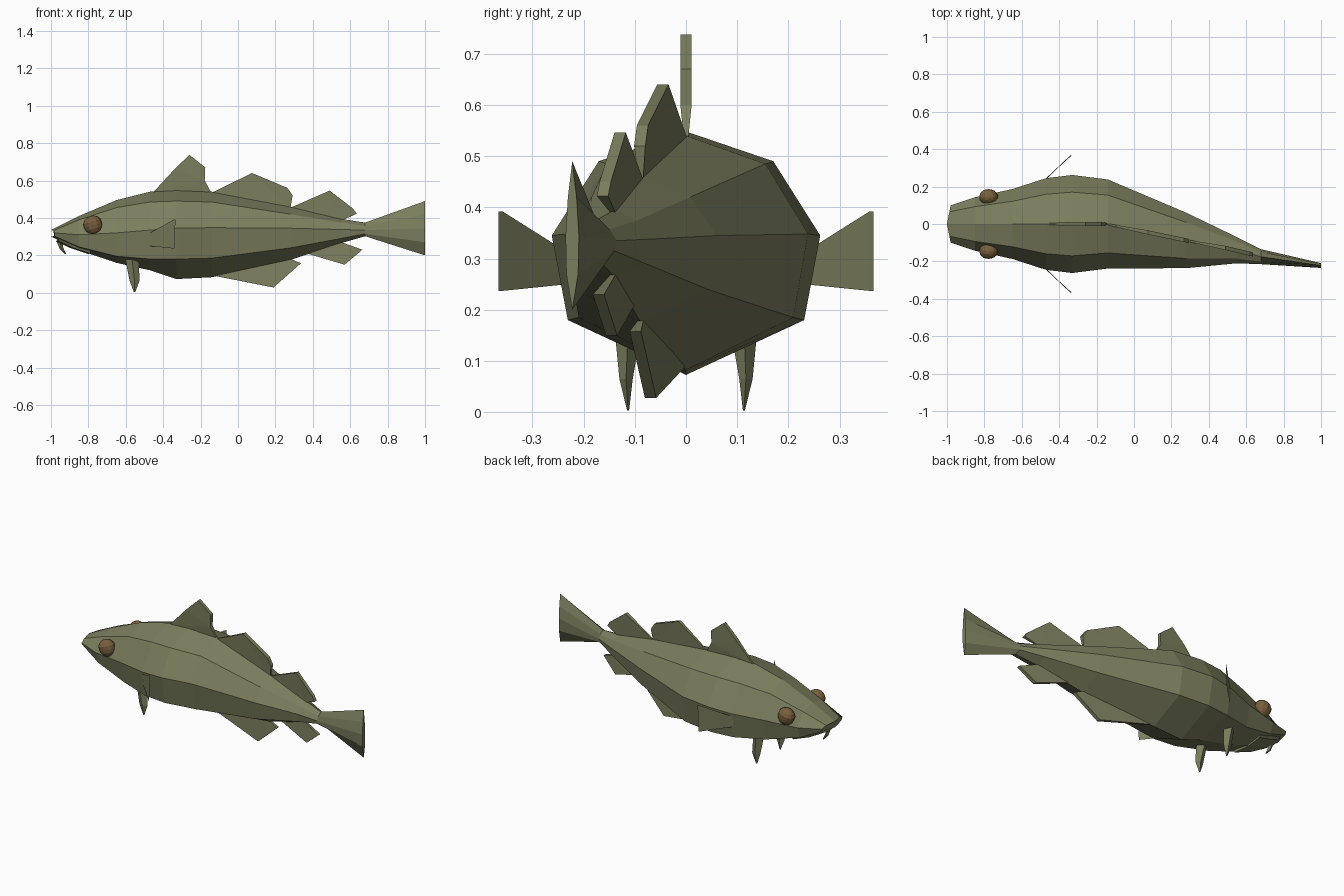
import bpy, bmesh, math
from mathutils import Vector

if "Cube" in bpy.data.objects:
    bpy.data.objects.remove(bpy.data.objects["Cube"])


def material(name, rgb):
    m = bpy.data.materials.new(name)
    m.diffuse_color = (*rgb, 1)
    m.use_nodes = True
    m.node_tree.nodes["Principled BSDF"].inputs["Base Color"].default_value = m.diffuse_color
    return m


OLIVE = material("olive skin", (0.2, 0.21, 0.112))
AMBER = material("amber eye", (0.19, 0.115, 0.045))


def finish(name, bm, mat):
    bmesh.ops.recalc_face_normals(bm, faces=bm.faces)
    me = bpy.data.meshes.new(name)
    bm.to_mesh(me)
    bm.free()
    me.materials.append(mat)
    ob = bpy.data.objects.new(name, me)
    bpy.context.collection.objects.link(ob)
    return ob


def loft(name, rings, mat=OLIVE):
    """Skin a list of equal-length point rings and cap both ends."""
    bm = bmesh.new()
    vs = [[bm.verts.new(p) for p in r] for r in rings]
    n = len(vs[0])
    for a, b in zip(vs, vs[1:]):
        for i in range(n):
            j = (i + 1) % n
            bm.faces.new((a[i], a[j], b[j], b[i]))
    bm.faces.new(vs[0])
    bm.faces.new(vs[-1])
    return finish(name, bm, mat)


# Body and tail: x, centre y, half width, then z of top, upper, side, lower, bottom
STATIONS = [
    (-1.00, 0, .100, .335, .332, .320, .303, .300),
    (-0.85, 0, .143, .410, .390, .310, .245, .228),
    (-0.65, 0, .187, .495, .455, .320, .195, .160),
    (-0.47, 0, .245, .540, .485, .335, .180, .120),
    (-0.33, 0, .262, .548, .490, .345, .180, .073),
    (-0.14, 0, .238, .540, .485, .348, .185, .083),
    (0.28, -.088, .148, .460, .420, .345, .240, .175),
    (0.55, -.140, .070, .395, .375, .338, .290, .265),
    (0.68, -.175, .040, .375, .357, .335, .315, .302),
    (1.00, -.222, .013, .490, .420, .345, .270, .200),
]
rings = []
for k, (x, yc, w, zt, zu, zs, zl, zb) in enumerate(STATIONS):
    half = [(0, zt), (.65, zu), (1, zs), (.88, zl), (0, zb)]
    outline = half + [(-f, z) for f, z in half[3:0:-1]]
    # the snout is rounded back at its sides
    rings.append([(x + (.02 * abs(f) if k == 0 else 0), yc + f * w, z) for f, z in outline])
loft("body", rings)


def spine(x):
    for a, b in zip(STATIONS, STATIONS[1:]):
        if a[0] <= x <= b[0]:
            t = (x - a[0]) / (b[0] - a[0])
            return a[1] + t * (b[1] - a[1])
    return 0


# Lower jaw
def jaw_ring(x, w, top, low):
    return [(x + .015, -w, top), (x + .015, w, top), (x + .01, w * .8, low), (x, 0, low - .003),
            (x + .01, -w * .8, low)]


loft("lower_jaw", [jaw_ring(-.972, .075, .292, .278), jaw_ring(-.9, .11, .28, .243),
                   jaw_ring(-.8, .13, .27, .21)])


# Middle fins: first and last points are the root, fins thicken to the rim
def middle_fin(name, pts):
    rings = []
    for side in (-1, 1):
        ring = []
        for i, (x, z) in enumerate(pts):
            t = .004 if i in (0, len(pts) - 1) else .011
            ring.append((x, spine(x) + side * t, z))
        rings.append(ring)
    ob = loft(name, rings)
    bm = bmesh.new()
    bm.from_mesh(ob.data)
    bmesh.ops.triangulate(bm, faces=[f for f in bm.faces if len(f.verts) > 4])
    bm.to_mesh(ob.data)
    bm.free()


middle_fin("front_dorsal_fin", [(-.46, .53), (-.34, .66), (-.26, .737), (-.175, .67),
                                (-.178, .6), (-.14, .53)])
middle_fin("middle_dorsal_fin", [(-.15, .53), (.075, .64), (.265, .56), (.292, .52), (.28, .45)])
middle_fin("rear_dorsal_fin", [(.27, .45), (.49, .546), (.615, .45), (.635, .422), (.55, .385)])
middle_fin("front_belly_fin", [(-.15, .095), (.19, .028), (.337, .158), (.27, .185)])
middle_fin("rear_belly_fin", [(.35, .215), (.57, .15), (.665, .23), (.54, .275)])

for s, side in ((-1, "right"), (1, "left")):
    # Side fins sweeping outwards
    fin = [(-.48, .235, .312), (-.338, .362, .392), (-.345, .362, .237), (-.472, .235, .25)]
    loft(side + "_side_fin", [[(x + d, s * (y + d), z) for x, y, z in fin] for d in (-.004, .004)])

    # Pelvic fins tapering to a point
    def diamond(x, y, z, a, b):
        return [(x - a, s * y, z), (x, s * (y - b), z), (x + a, s * y, z), (x, s * (y + b), z)]
    loft(side + "_pelvic_fin", [diamond(-.568, .112, .19, .036, .03),
                                diamond(-.553, .117, .065, .027, .013),
                                diamond(-.553, .113, .004, .004, .002)])

    # Eyes with a slightly raised upper lid
    bm = bmesh.new()
    bmesh.ops.create_uvsphere(bm, u_segments=12, v_segments=8, radius=.049)
    for v in bm.verts:
        if v.co.z > .005:
            v.co *= 1.08
        v.co.y *= .85
    eye = finish(side + "_eye", bm, AMBER)
    eye.location = (-.775, s * .145, .36)
    eye.rotation_euler = (0, math.radians(-18), 0)

# Chin barbel
loft("chin_barbel", [[(x + r * math.cos(a), r * math.sin(a), z + r * .5 * math.cos(a))
                      for a in (0, math.pi / 2, math.pi, 3 * math.pi / 2)]
                     for x, z, r in ((-.955, .285, .016), (-.945, .24, .009), (-.922, .207, .003))])
